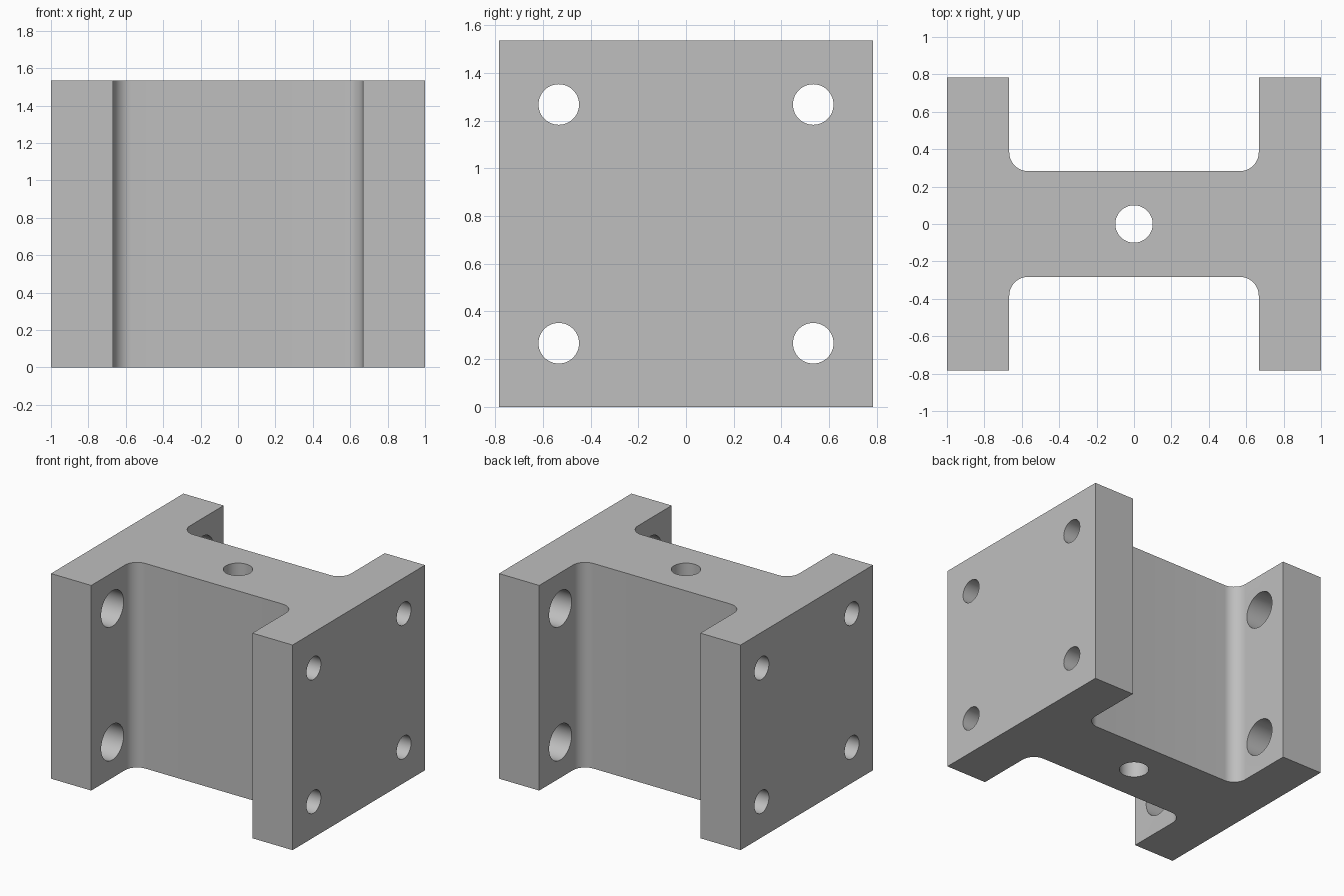
import bpy, bmesh, math
from mathutils import Matrix, Vector

L, W, H = 1.0, 0.783, 1.535        # half length, half width, height
INNER, WEB, R = 0.667, 0.283, 0.1  # flange inner face, half web, fillet radius

cube = bpy.data.objects.get("Cube")
if cube:
    bpy.data.objects.remove(cube, do_unlink=True)

grey = bpy.data.materials.new("plain_grey")
grey.use_nodes = True
colour = (0.52, 0.52, 0.52, 1)
grey.diffuse_color = colour
grey.node_tree.nodes["Principled BSDF"].inputs["Base Color"].default_value = colour


def make_object(name, bm):
    bmesh.ops.recalc_face_normals(bm, faces=bm.faces)
    mesh = bpy.data.meshes.new(name)
    bm.to_mesh(mesh)
    bm.free()
    mesh.materials.append(grey)
    obj = bpy.data.objects.new(name, mesh)
    bpy.context.collection.objects.link(obj)
    return obj


def cylinder(bm, centre, radius, depth, axis):
    turn = Vector((0, 0, 1)).rotation_difference(Vector(axis)).to_matrix().to_4x4()
    bmesh.ops.create_cone(bm, cap_ends=True, segments=48, radius1=radius, radius2=radius,
                          depth=depth, matrix=Matrix.Translation(centre) @ turn)


# H-shaped profile with filleted inner corners, extruded upward
quarter = [(L, W), (INNER, W)]
for i in range(13):
    a = math.radians(90 * i / 12)
    quarter.append((INNER - R + R * math.cos(a), WEB + R - R * math.sin(a)))
half = quarter + [(-x, y) for x, y in reversed(quarter)]
outline = half + [(x, -y) for x, y in reversed(half)]
bm = bmesh.new()
face = bm.faces.new([bm.verts.new((x, y, 0)) for x, y in outline])
top = bmesh.ops.extrude_face_region(bm, geom=[face])
bmesh.ops.translate(bm, vec=(0, 0, H),
                    verts=[v for v in top["geom"] if isinstance(v, bmesh.types.BMVert)])
block = make_object("h_block", bm)

# Cutters: through holes, then wider bores on the inner flange faces
holes, bores = bmesh.new(), bmesh.new()
cylinder(holes, (0, 0, H / 2), 0.1, H + 0.4, (0, 0, 1))
for y in (-0.533, 0.533):
    for z in (0.267, 1.267):
        for side in (-1, 1):
            cylinder(holes, (side * 0.85, y, z), 0.085, 0.5, (1, 0, 0))
            cylinder(bores, (side * 0.72, y, z), 0.133, 0.26, (1, 0, 0))

cutters = [make_object("hole_cutter", holes), make_object("bore_cutter", bores)]
for cutter in cutters:
    cutter.hide_render = True
    mod = block.modifiers.new(cutter.name, "BOOLEAN")
    mod.operation = "DIFFERENCE"
    mod.solver = "EXACT"
    mod.object = cutter

# Apply the cuts and drop the cutters
bpy.context.view_layer.update()
evaluated = block.evaluated_get(bpy.context.evaluated_depsgraph_get())
cut_mesh = bpy.data.meshes.new_from_object(evaluated)
block.modifiers.clear()
block.data = cut_mesh
for cutter in cutters:
    bpy.data.objects.remove(cutter, do_unlink=True)

# Smooth fillets and hole walls, sharp edges elsewhere
bpy.ops.object.select_all(action="DESELECT")
block.select_set(True)
bpy.context.view_layer.objects.active = block
bpy.ops.object.shade_smooth_by_angle(angle=math.radians(30))
